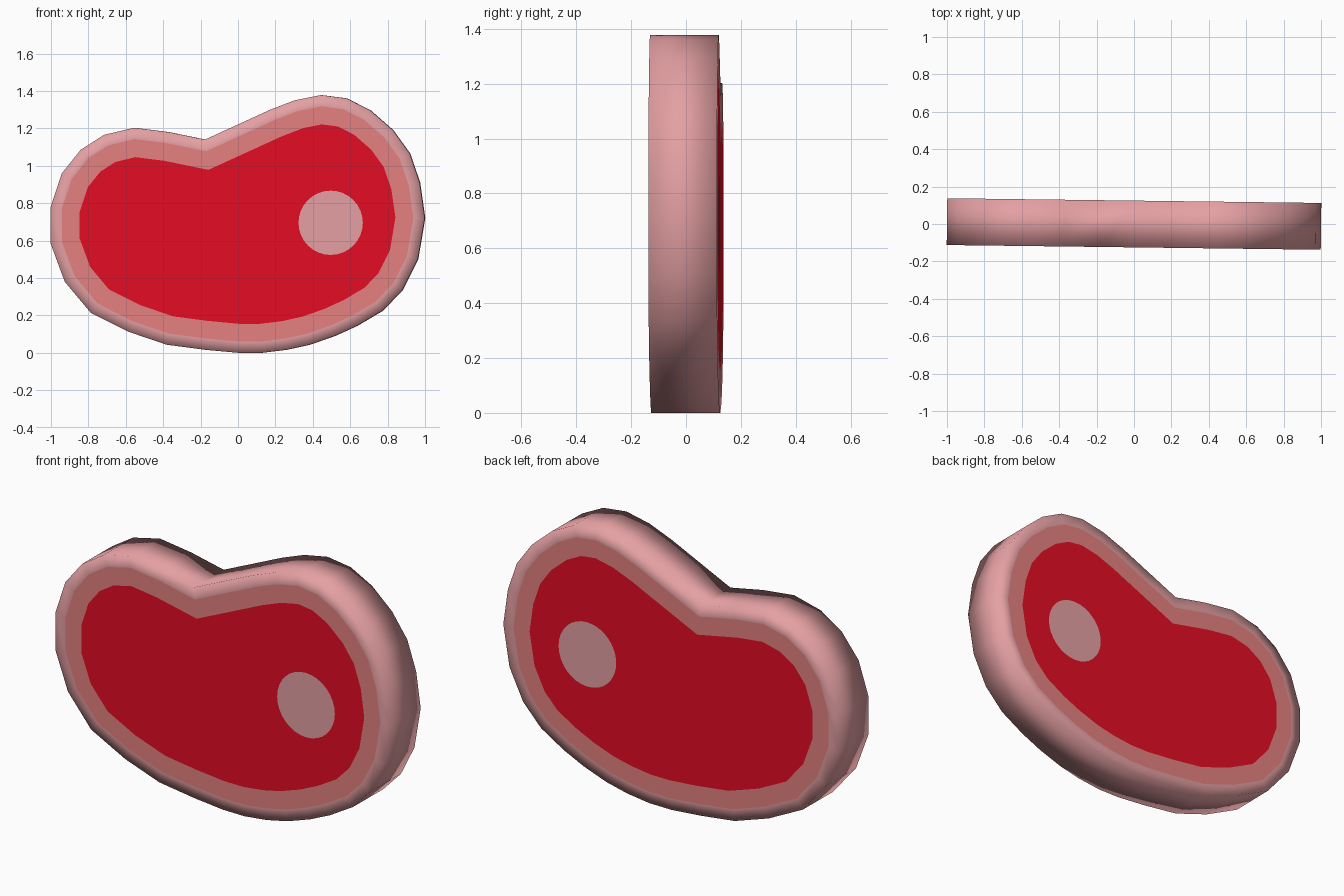
import bpy, bmesh, math
from mathutils import Matrix

if "Cube" in bpy.data.objects:
    bpy.data.objects.remove(bpy.data.objects["Cube"])

HALF = 0.125                       # half the slab thickness
TILT = Matrix.Rotation(math.radians(-0.72), 4, 'Z')


def material(name, rgb):
    m = bpy.data.materials.new(name)
    m.diffuse_color = (*rgb, 1)
    m.use_nodes = True
    m.node_tree.nodes["Principled BSDF"].inputs["Base Color"].default_value = m.diffuse_color
    return m


fat = material("pale pink fat", (0.775, 0.35, 0.365))
edge = material("salmon edge", (0.775, 0.22, 0.215))
meat = material("red meat", (0.775, 0.004, 0.018))


def finish(bm, name, mats):
    bmesh.ops.transform(bm, matrix=TILT, verts=bm.verts)
    me = bpy.data.meshes.new(name)
    bm.to_mesh(me)
    bm.free()
    for m in mats:
        me.materials.append(m)
    ob = bpy.data.objects.new(name, me)
    bpy.context.collection.objects.link(ob)
    return ob


# Kidney-shaped outline (x, z)
outline = [
    (-1, .78), (-.94, .96), (-.84, 1.085), (-.715, 1.165), (-.555, 1.203), (-.37, 1.18),
    (-.175, 1.14), (0, 1.22), (.175, 1.30), (.305, 1.35), (.445, 1.378), (.583, 1.36),
    (.71, 1.295), (.83, 1.19), (.92, 1.065), (.973, .91), (1, .72), (.963, .50),
    (.882, .337), (.775, .225), (.64, .145), (.52, .09), (.385, .043), (.262, .016),
    (.13, 0), (0, 0), (-.175, .016), (-.38, .043), (-.583, .112), (-.786, .214),
    (-.925, .38), (-1, .583)]

# Steak slab: rim, then two insets on each flat side
bm = bmesh.new()
front = [bm.verts.new((x, -HALF, z)) for x, z in outline]
back = [bm.verts.new((x, HALF, z)) for x, z in outline]
n = len(outline)
caps = [bm.faces.new(front), bm.faces.new(back)]
for i in range(n):
    j = (i + 1) % n
    bm.faces.new((front[i], front[j], back[j], back[i]))
bmesh.ops.recalc_face_normals(bm, faces=bm.faces)
bm.normal_update()
for cap in caps:
    bmesh.ops.inset_individual(bm, faces=[cap], thickness=0.06, use_even_offset=True)
    ring = bmesh.ops.inset_individual(bm, faces=[cap], thickness=0.095, use_even_offset=True)
    for f in ring["faces"]:
        f.material_index = 1
    cap.material_index = 2
for f in bm.faces:
    f.smooth = True
finish(bm, "steak_slab", [fat, edge, meat])

# Round bone plates on both sides
for name, s in (("front_bone", -1), ("back_bone", 1)):
    bm = bmesh.new()
    bmesh.ops.create_circle(
        bm, cap_ends=True, segments=32, radius=0.172,
        matrix=Matrix.Translation((.497, s * (HALF + .002), .695))
        @ Matrix.Rotation(-s * math.pi / 2, 4, 'X'))
    finish(bm, name, [fat])
